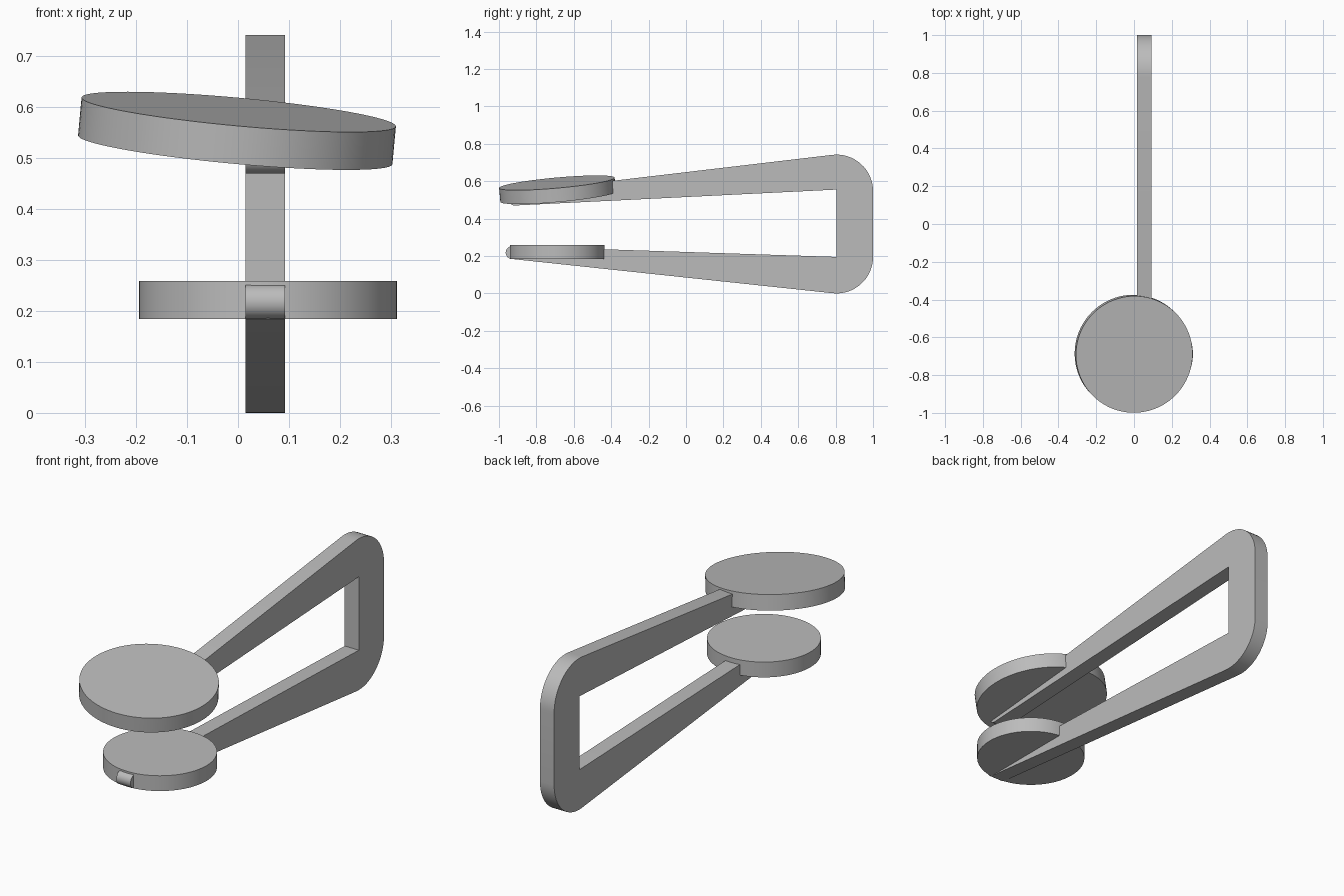
import bpy
import bmesh
from math import cos, sin, radians
from mathutils import Vector

old = bpy.data.objects.get("Cube")
if old:
    bpy.data.objects.remove(old, do_unlink=True)

# Single plain grey
grey = bpy.data.materials.new("plain grey")
grey.use_nodes = True
grey.diffuse_color = (0.5, 0.5, 0.5, 1)
grey.node_tree.nodes["Principled BSDF"].inputs["Base Color"].default_value = (0.5, 0.5, 0.5, 1)


def finish(ob, name):
    ob.name = name
    ob.data.materials.clear()
    ob.data.materials.append(grey)
    bpy.ops.object.select_all(action="DESELECT")
    ob.select_set(True)
    bpy.context.view_layer.objects.active = ob
    bpy.ops.object.shade_smooth_by_angle(angle=radians(30))


def arc(cy, cz, r, start, end, steps=16):
    angles = [radians(start + (end - start) * i / steps) for i in range(steps + 1)]
    return [(cy + r * cos(a), cz + r * sin(a)) for a in angles]


def disc(name, radius, thickness, centre, normal=(0, 0, 1)):
    bpy.ops.mesh.primitive_cylinder_add(vertices=96, radius=radius, depth=thickness, location=centre)
    ob = bpy.context.object
    ob.rotation_euler = Vector((0, 0, 1)).rotation_difference(Vector(normal)).to_euler()
    finish(ob, name)


# Forked frame: side outline with rounded tips and back corners, extruded in x
outline = arc(0.805, 0.195, 0.195, -96, 0)            # lower back corner
outline += arc(0.805, 0.547, 0.195, 0, 97)            # upper back corner
outline += arc(-0.915, 0.505, 0.035, 97, 273)         # upper arm tip
outline += [(0.805, 0.555), (0.805, 0.195)]           # square inner corners
outline += arc(-0.93, 0.218, 0.034, 88, 264)          # lower arm tip

bm = bmesh.new()
face = bm.faces.new([bm.verts.new((0.015, y, z)) for y, z in outline])
ext = bmesh.ops.extrude_face_region(bm, geom=[face])
bmesh.ops.translate(bm, vec=(0.077, 0, 0),
                    verts=[v for v in ext["geom"] if isinstance(v, bmesh.types.BMVert)])
bmesh.ops.recalc_face_normals(bm, faces=bm.faces)
mesh = bpy.data.meshes.new("forked_frame")
bm.to_mesh(mesh)
bm.free()
frame = bpy.data.objects.new("forked_frame", mesh)
bpy.context.collection.objects.link(frame)
finish(frame, "forked_frame")

# Discs: the upper one leans towards the front left
disc("upper_disc", 0.31, 0.075, (-0.002, -0.687, 0.554), (0.092, -0.09, 1))
disc("lower_disc", 0.253, 0.075, (0.059, -0.688, 0.2215))
